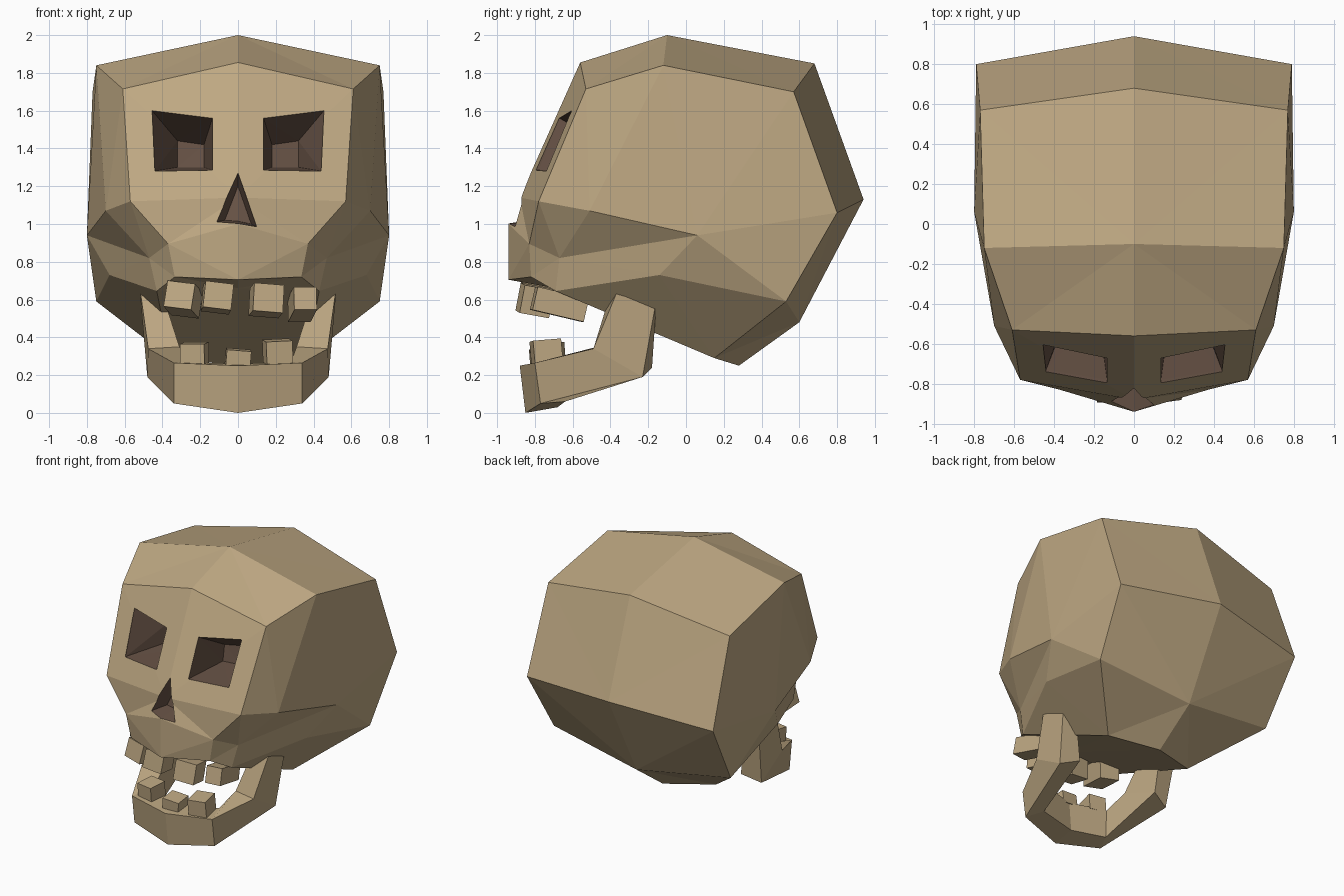
import bpy, bmesh
from mathutils import Matrix, Euler

if "Cube" in bpy.data.objects:
    bpy.data.objects.remove(bpy.data.objects["Cube"])


def material(name, rgb):
    m = bpy.data.materials.new(name)
    m.diffuse_color = (*rgb, 1)
    m.use_nodes = True
    m.node_tree.nodes["Principled BSDF"].inputs["Base Color"].default_value = m.diffuse_color
    return m


BONE = material("bone", (0.515, 0.39, 0.225))
SOCKET = material("socket brown", (0.135, 0.085, 0.06))


def finish(bm, name):
    bmesh.ops.recalc_face_normals(bm, faces=bm.faces)
    me = bpy.data.meshes.new(name)
    bm.to_mesh(me)
    bm.free()
    me.materials.append(BONE)
    me.materials.append(SOCKET)
    ob = bpy.data.objects.new(name, me)
    bpy.context.collection.objects.link(ob)
    return ob


def mirror_x(bm):
    bmesh.ops.mirror(bm, geom=bm.verts[:] + bm.edges[:] + bm.faces[:],
                     axis='X', merge_dist=0.001)
    bmesh.ops.recalc_face_normals(bm, faces=bm.faces)


def bridge(bm, a, b):
    n = len(a)
    return [bm.faces.new((a[i], a[(i + 1) % n], b[(i + 1) % n], b[i])) for i in range(n)]


# Cranium: centre profile (y, z) bridged to a side profile, cheek filled in
bm = bmesh.new()
centre = [(-.56, 1.855), (-.10, 2.0), (.68, 1.85), (.94, 1.13), (.60, .48),
          (.28, .25), (-.69, .66), (-.94, .705), (-.94, 1.0), (-.88, 1.14)]
side = [(.61, -.53, 1.715), (.75, -.12, 1.84), (.77, .57, 1.70), (.79, .80, 1.06),
        (.75, .53, .59), (.36, .15, .29), (.43, -.69, .645), (.335, -.82, .72),
        (.37, -.83, .895), (.57, -.78, 1.12)]
c = [bm.verts.new((0, y, z)) for y, z in centre]
s = [bm.verts.new(p) for p in side]
bridge(bm, c, s)
brow, arch, cheek, hinge = [bm.verts.new(p) for p in (
    (.70, -.51, 1.07), (.80, .06, .94), (.47, -.67, .82), (.68, -.14, .73))]
for f in ((s[9], s[0], brow), (s[0], s[1], arch, brow), (s[1], s[2], s[3], arch),
          (arch, s[3], s[4]), (arch, s[4], hinge), (arch, hinge, cheek),
          (arch, cheek, brow), (brow, cheek, s[9]), (s[9], cheek, s[8]),
          (cheek, s[6], s[7], s[8]), (cheek, hinge, s[6]),
          (hinge, s[4], s[5]), (hinge, s[5], s[6])):
    bm.faces.new(f)
bmesh.ops.triangulate(bm, faces=bm.faces[:])
mirror_x(bm)
cranium = finish(bm, "cranium")

# Socket cutters: straight in front of the face, tapering behind it
bm = bmesh.new()


def socket(rim, back):
    front = [bm.verts.new((x, -1.2, z)) for x, y, z in rim]
    mid = [bm.verts.new(p) for p in rim]
    end = [bm.verts.new(p) for p in back]
    bridge(bm, front, mid)
    bridge(bm, mid, end)
    bm.faces.new(front)
    bm.faces.new(end)


eye_rim = [(.135, -.67, 1.56), (.455, -.60, 1.60), (.44, -.73, 1.28), (.135, -.78, 1.285)]
eye_back = [(.18, -.42, 1.42), (.32, -.40, 1.44), (.32, -.42, 1.30), (.18, -.44, 1.30)]
for sx in (1, -1):
    socket([(sx * x, y, z) for x, y, z in eye_rim], [(sx * x, y, z) for x, y, z in eye_back])
socket([(0, -.82, 1.27), (-.12, -.91, 1.01), (0, -.93, 1.003), (.10, -.91, .985)],
       [(0, -.72, 1.20), (-.07, -.76, 1.02), (0, -.77, 1.015), (.07, -.76, 1.0)])
bmesh.ops.triangulate(bm, faces=bm.faces[:])
for f in bm.faces:
    f.material_index = 1
cutter = finish(bm, "socket_cutter")
cutter.hide_render = True
cutter.hide_viewport = False
cutter.display_type = 'WIRE'
mod = cranium.modifiers.new("sockets", 'BOOLEAN')
mod.object = cutter
mod.operation = 'DIFFERENCE'
mod.solver = 'EXACT'

# Jaw: square section swept from chin to jaw corner and up to the hinge
# section order: outer bottom, outer top, inner top, inner bottom
bm = bmesh.new()
sections = [
    [(0, -.85, 0), (0, -.88, .25), (0, -.70, .26), (0, -.68, .03)],
    [(.34, -.77, .05), (.34, -.80, .265), (.28, -.63, .27), (.28, -.64, .06)],
    [(.48, -.23, .19), (.475, -.49, .34), (.31, -.47, .35), (.34, -.18, .24)],
    [(.51, -.155, .61), (.525, -.34, .70), (.39, -.41, .60), (.38, -.17, .56)],
]
rings = [[bm.verts.new(p) for p in sec] for sec in sections]
for a, b in zip(rings, rings[1:]):
    bridge(bm, a, b)
bm.faces.new(rings[-1])
mirror_x(bm)
finish(bm, "jaw")


# Teeth: tilted blocks (centre, size, rotation)
def tooth(name, loc, size, rot):
    b = bmesh.new()
    bmesh.ops.create_cube(b, size=1, matrix=Matrix.LocRotScale(loc, Euler(rot), size))
    finish(b, name)


upper = [((-.29, -.70, .60), (.15, .24, .14), (-.20, .12, -.20)),
         ((-.11, -.80, .61), (.15, .16, .14), (-.15, .12, .06)),
         ((.15, -.80, .595), (.16, .16, .15), (-.18, .08, .14)),
         ((.34, -.67, .575), (.12, .28, .125), (-.23, 0, .12))]
lower = [((-.23, -.72, .31), (.13, .14, .12), (.08, 0, -.18)),
         ((0, -.76, .29), (.13, .13, .09), (.08, .08, .05)),
         ((.21, -.74, .325), (.14, .15, .12), (.08, -.05, .14))]
for i, t in enumerate(upper):
    tooth(f"upper_tooth_{i + 1}", *t)
for i, t in enumerate(lower):
    tooth(f"lower_tooth_{i + 1}", *t)
